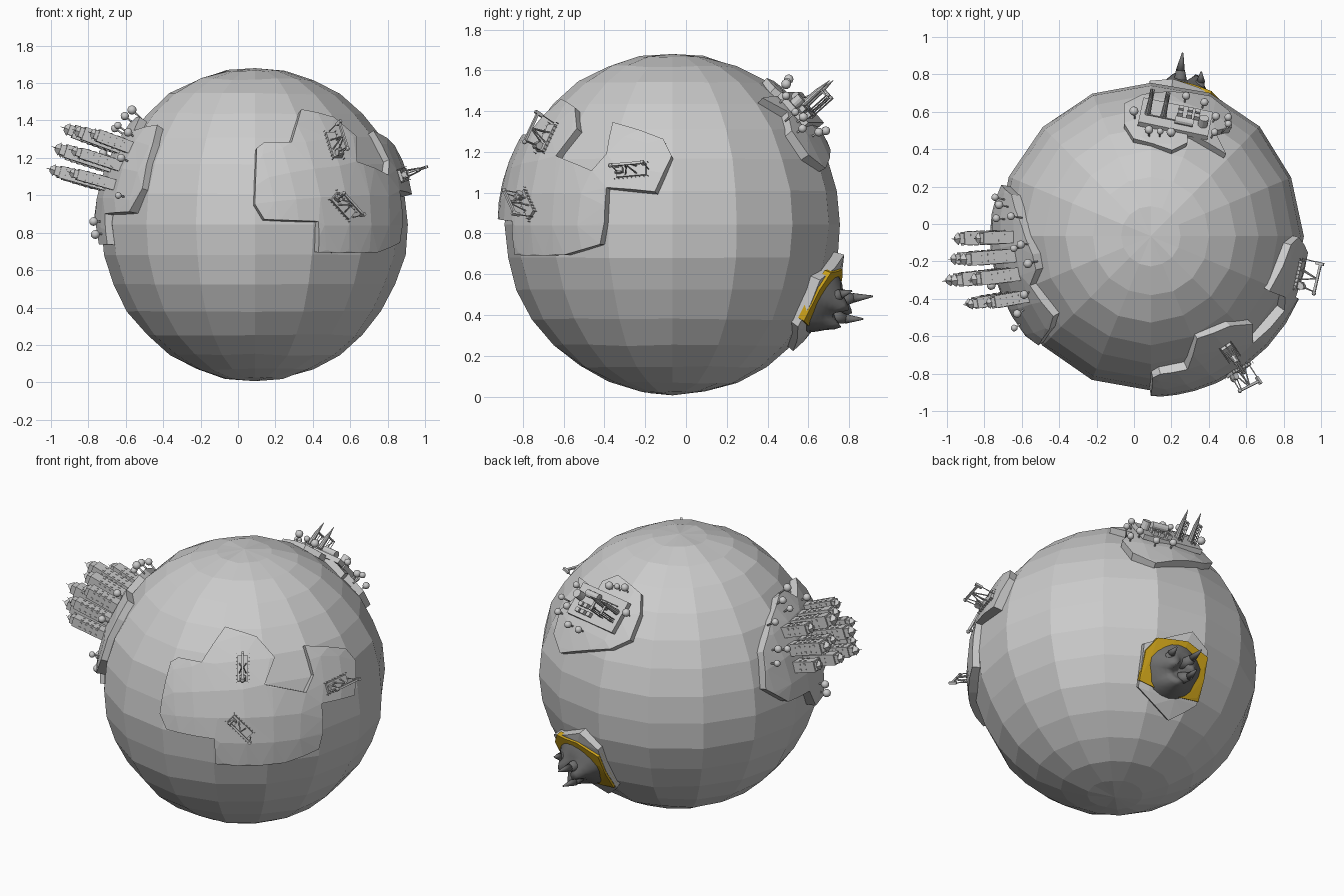
import bpy, bmesh, random
from math import sin, cos, pi, sqrt, ceil, radians
from mathutils import Vector, Matrix
from mathutils.geometry import delaunay_2d_cdt

if "Cube" in bpy.data.objects:
    bpy.data.objects.remove(bpy.data.objects["Cube"])

random.seed(4)
C = Vector((0.09, -0.065, 0.845))      # globe centre
R, LAND = 0.832, 0.86                  # sea and land radius


def finish(bm, name, color=None, smooth=False):
    me = bpy.data.meshes.new(name)
    bm.to_mesh(me)
    bm.free()
    ob = bpy.data.objects.new(name, me)
    bpy.context.collection.objects.link(ob)
    for p in me.polygons:
        p.use_smooth = smooth
    if color:
        m = bpy.data.materials.new(name + "_material")
        m.diffuse_color = color
        m.use_nodes = True
        m.node_tree.nodes["Principled BSDF"].inputs["Base Color"].default_value = m.diffuse_color
        me.materials.append(m)
    return ob


def frame(d, r=LAND, spin=0):
    """Local axes on the globe: x east, y north, z outwards."""
    d = Vector(d).normalized()
    u = Vector((0, 0, 1)).cross(d).normalized()
    m = Matrix((u, d.cross(u), d)).transposed().to_4x4()
    return Matrix.Translation(C + d * r) @ m @ Matrix.Rotation(radians(spin), 4, 'Z')


def box(bm, M, loc, size):
    bmesh.ops.create_cube(bm, size=1, matrix=M @ Matrix.Translation(loc) @ Matrix.Diagonal((*size, 1)))


def rod(bm, M, a, b, r1, r2=None, seg=6):
    a, b = Vector(a), Vector(b)
    q = (b - a).to_track_quat('Z', 'Y').to_matrix().to_4x4()
    bmesh.ops.create_cone(bm, cap_ends=True, segments=seg, radius1=r1, radius2=r1 if r2 is None else r2,
                          depth=(b - a).length, matrix=M @ Matrix.Translation((a + b) / 2) @ q)


def ball(bm, M, loc, r):
    bmesh.ops.create_icosphere(bm, subdivisions=2, radius=r, matrix=M @ Matrix.Translation(loc))


# Points seen in one view, projected onto the globe as offsets from its centre
def lift(a, b, r):
    return sqrt(max(0.0, r * r - a * a - b * b))


def front(x, z, r=R):
    return Vector((x - C.x, -lift(x - C.x, z - C.z, r), z - C.z))


def side(y, z, s=1, r=R):
    return Vector((s * lift(y - C.y, z - C.z, r), y - C.y, z - C.z))


def top(x, y, r=R):
    return Vector((x - C.x, y - C.y, lift(x - C.x, y - C.y, r)))


def plate(name, pts, r=LAND, low=0.80, color=None):
    """Raised land: outline filled on the sphere, with a sloping skirt."""
    mid = sum((p.normalized() for p in pts), Vector())
    B = frame(mid, 0).to_3x3()
    loc = [B.transposed() @ p for p in pts]
    flat = [Vector((p.x / p.z, p.y / p.z)) for p in loc]
    ring = []
    for a, b in zip(flat, flat[1:] + flat[:1]):
        n = ceil((b - a).length / 0.22)
        ring += [a.lerp(b, i / n) for i in range(n)]
    n = len(ring)
    grid = [Vector((i * 0.2 + 0.03, j * 0.2 + 0.03)) for i in range(-8, 9) for j in range(-8, 9)]
    out = delaunay_2d_cdt(ring + grid, [(i, (i + 1) % n) for i in range(n)], [], 1, 1e-5)
    bm = bmesh.new()
    vs = [bm.verts.new(C + (B @ Vector((p.x, p.y, 1))).normalized() * r) for p in out[0]]
    for f in out[2]:
        bm.faces.new([vs[i] for i in f])
    bmesh.ops.delete(bm, geom=[v for v in bm.verts if not v.link_faces], context='VERTS')
    bm.normal_update()
    bmesh.ops.reverse_faces(bm, faces=[f for f in bm.faces if f.normal.dot(f.calc_center_median() - C) < 0])
    ext = bmesh.ops.extrude_edge_only(bm, edges=[e for e in bm.edges if e.is_boundary])
    axis = mid.normalized()
    for v in ext['geom']:
        if isinstance(v, bmesh.types.BMVert):
            d = (v.co - C).normalized()
            d = (d + (d - axis * d.dot(axis)) * 0.03).normalized()
            v.co = C + d * low
    bmesh.ops.recalc_face_normals(bm, faces=bm.faces)
    finish(bm, name, color)


# Globe: slightly uneven faceted sphere
bm = bmesh.new()
bmesh.ops.create_uvsphere(bm, u_segments=16, v_segments=16, radius=R)
for v in bm.verts:
    k = random.uniform(0.99, 1.005)
    v.co = C + Vector((v.co.x * 0.985 * k, v.co.y * 0.995 * k, v.co.z * 1.01 * k))
finish(bm, "globe")

# Oil-field continent
plate("oil_continent",
      [front(*p) for p in [(.10, 1.24), (.14, 1.27), (.28, 1.27), (.33, 1.44), (.50, 1.40)]] +
      [side(*p) for p in [(-.52, 1.3), (-.62, 1.17), (-.45, 1.1), (-.38, 1.18), (-.35, 1.33), (-.11, 1.25),
                          (-.07, 1.17), (-.15, 1.0), (-.38, 1.02), (-.39, .85), (-.41, .75), (-.58, .7)]] +
      [front(*p) for p in [(.42, .7), (.42, .86), (.14, .87), (.09, .95)]])

# City continent
plate("city_continent", [side(y, z, -1) for y, z in [
    (.2, 1.0), (.15, 1.2), (0, 1.33), (-.16, 1.4), (-.24, 1.4), (-.32, 1.33), (-.48, 1.36), (-.55, 1.27),
    (-.63, 1.03), (-.58, .91), (-.36, .9), (-.38, .74), (-.24, .74), (-.15, .87), (.05, .88)]])

# Factory continent
plate("factory_continent", [top(*p) for p in [
    (-.05, .62), (-.05, .52), (0, .44), (.2, .38), (.28, .42), (.28, .47), (.48, .36), (.42, .48),
    (.51, .5), (.5, .58), (.4, .66), (.05, .67)]])

# Volcano island with lava field
V = (0.17, 0.72, -0.38)
VB = frame(V, 0).to_3x3()
isle = [(.08, .26), (.2, .17), (.2, -.16), (.05, -.29), (-.19, -.14), (-.21, .12)]
lava = [(.05, .19), (.2, .13), (.2, -.14), (0, -.14), (-.2, -.1), (-.2, .08), (-.14, .17)]
plate("volcano_island", [VB @ Vector((x, y, .84)) for x, y in isle], 0.862, 0.79)
plate("lava_field", [VB @ Vector((x, y, .86)) for x, y in lava], 0.874, 0.84, (0.6, 0.36, 0.01, 1))

# Volcano: lathed mound with crater and curved rock horns
M = frame(V, 0.865)
bm = bmesh.new()
N, rings = 20, []
for r, z, w in [(.16, -.015, 0), (.135, .02, .1), (.11, .045, .4), (.085, .075, .8), (.06, .095, 1), (.04, .07, .3), (.005, .045, 0)]:
    rings.append([bm.verts.new(M @ Vector((r * cos(t) * (1 + .07 * sin(5 * t)), r * sin(t),
                  z + w * .03 * sin(3 * t + .5)))) for t in [2 * pi * i / N for i in range(N)]])
for a, b in zip(rings, rings[1:]):
    for i in range(N):
        j = (i + 1) % N
        bm.faces.new((a[i], a[j], b[j], b[i]))
bm.faces.new(rings[-1])
for a, m, b in [((.03, .04, .03), (.05, .09, .10), (.06, .14, .18)), ((.02, -.04, .03), (.05, -.02, .11), (.05, .02, .19)),
                ((-.06, .05, .02), (-.07, .09, .06), (-.06, .13, .1))]:
    rod(bm, M, a, m, .042, .024, 10)
    rod(bm, M, m, b, .024, .004, 10)
finish(bm, "volcano", (0.16, 0.16, 0.16, 1), True)


# Pump jacks with fenced pads
def pump_jack(name, d, spin, r=LAND):
    M = frame(d, r, spin)
    bm = bmesh.new()
    box(bm, M, (0, 0, .002), (.15, .06, .016))
    for s in (-1, 1):
        for x in (-.03, .03):
            rod(bm, M, (x, s * .02, 0), (0, s * .006, .1), .004)
        rod(bm, M, (-.06, s * .014, .03), (-.072, s * .008, .104), .003)
        rod(bm, M, (-.06, s * .009, .03), (-.06, s * .018, .03), .018, seg=8)
    box(bm, M, (0, 0, .105), (.16, .012, .013))
    box(bm, M, (.082, 0, .1), (.016, .015, .045))
    rod(bm, M, (.086, 0, 0), (.086, 0, .09), .003)
    box(bm, M, (-.055, 0, .022), (.035, .025, .03))
    ball(bm, M, (-.08, 0, .105), .012)
    for i in range(9):
        for y in (-.036, .036):
            rod(bm, M, (-.084 + i * .021, y, -.005), (-.084 + i * .021, y, .012), .002, seg=4)
    finish(bm, name)


pump_jack("pump_jack_north", (.43, -.63, .43), 90)
pump_jack("pump_jack_south", (.48, -.73, .1), -45)
pump_jack("pump_jack_east", (.78, -.2, .26), 5)

# City towers: setback blocks with window rows, roof caps and masts
bm = bmesh.new()
city_axis = Vector((-.95, -.05, .27))
heights = [[.20, .30, .26, .22], [.27, .24, .32, .27], [.17, .26, .31, .24]]
for row, z in zip(heights, (1.26, 1.16, 1.06)):
    for h, y in zip(row, (-.07, -.17, -.27, -.39)):
        base = side(y, z, -1, LAND)
        M = frame(city_axis + base * 0.55, 0)
        M.translation = C + base
        w = random.choice((.058, .066, .072))
        box(bm, M, (0, 0, h * .4 - .03), (w, w, h * .8 + .06))
        box(bm, M, (0, 0, h * .84), (w * .75, w * .75, h * .1))
        rod(bm, M, (0, 0, h * .89), (0, 0, h * .97), w * .5, w * .2, 4)
        rod(bm, M, (0, 0, h * .95), (0, 0, h * 1.04), .003, .001, 4)
        for k in range(1, int(h * .8 / .035)):
            for x in (-w * .25, w * .25):
                box(bm, M, (x, 0, k * .035), (.011, w + .006, .014))
                box(bm, M, (0, x, k * .035), (w + .006, .011, .014))
finish(bm, "city_towers")

# Factory: yard, spired stacks with lattice gantries, tanks and sheds
M = frame(top(.22, .56, .85), .858)
bm = bmesh.new()
box(bm, M, (0, 0, -.005), (.38, .2, .03))
for x in (.15, .065):
    rod(bm, M, (x, .02, 0), (x, .02, .11), .017, .013, 10)
    rod(bm, M, (x, .02, .11), (x, .02, .19), .013, .001, 10)
    for y in (-.045, -.025):
        for dx in (-.01, .01):
            rod(bm, M, (x + dx, y, 0), (x + dx, y, .13), .0025, seg=4)
    for k in range(6):
        s = .01 if k % 2 else -.01
        rod(bm, M, (x - s, -.035, k * .02 + .01), (x + s, -.035, k * .02 + .03), .0025, seg=4)
    box(bm, M, (x, -.015, .125), (.014, .06, .008))
rod(bm, M, (-.1, .05, .035), (0, .05, .035), .022, seg=12)
rod(bm, M, (-.15, .02, 0), (-.15, .02, .06), .026, seg=12)
for x in (-.11, -.07, -.02):
    for y in (-.06, -.02):
        box(bm, M, (x, y, .02), (.028, .026, .03))
rod(bm, M, (.0, .05, .03), (.15, .05, .03), .004)
finish(bm, "factory")

# Trees: round crowns on thin trunks
bm = bmesh.new()
spots = [side(y, z, -1, .9) for y, z in [(-.21, 1.45), (-.11, 1.42), (-.13, 1.37), (.04, 1.35), (.14, 1.15), (.1, 1.22),
         (.03, 1.2), (-.38, 1.34), (-.48, 1.2), (-.56, 1.0), (-.3, .86), (-.33, .79)]]
spots += [top(x, y, .905) for x, y in [(.28, .69), (.44, .58), (.51, .58), (.5, .53), (.43, .49), (.14, .5), (.2, .5),
          (.08, .5), (.0, .6), (.38, .66)]]
for p in spots:
    M = frame(p, .85)
    h = random.uniform(.04, .065)
    rod(bm, M, (0, 0, -.01), (0, 0, h), .005)
    ball(bm, M, (0, 0, h), random.uniform(.018, .025))
finish(bm, "trees", smooth=True)
